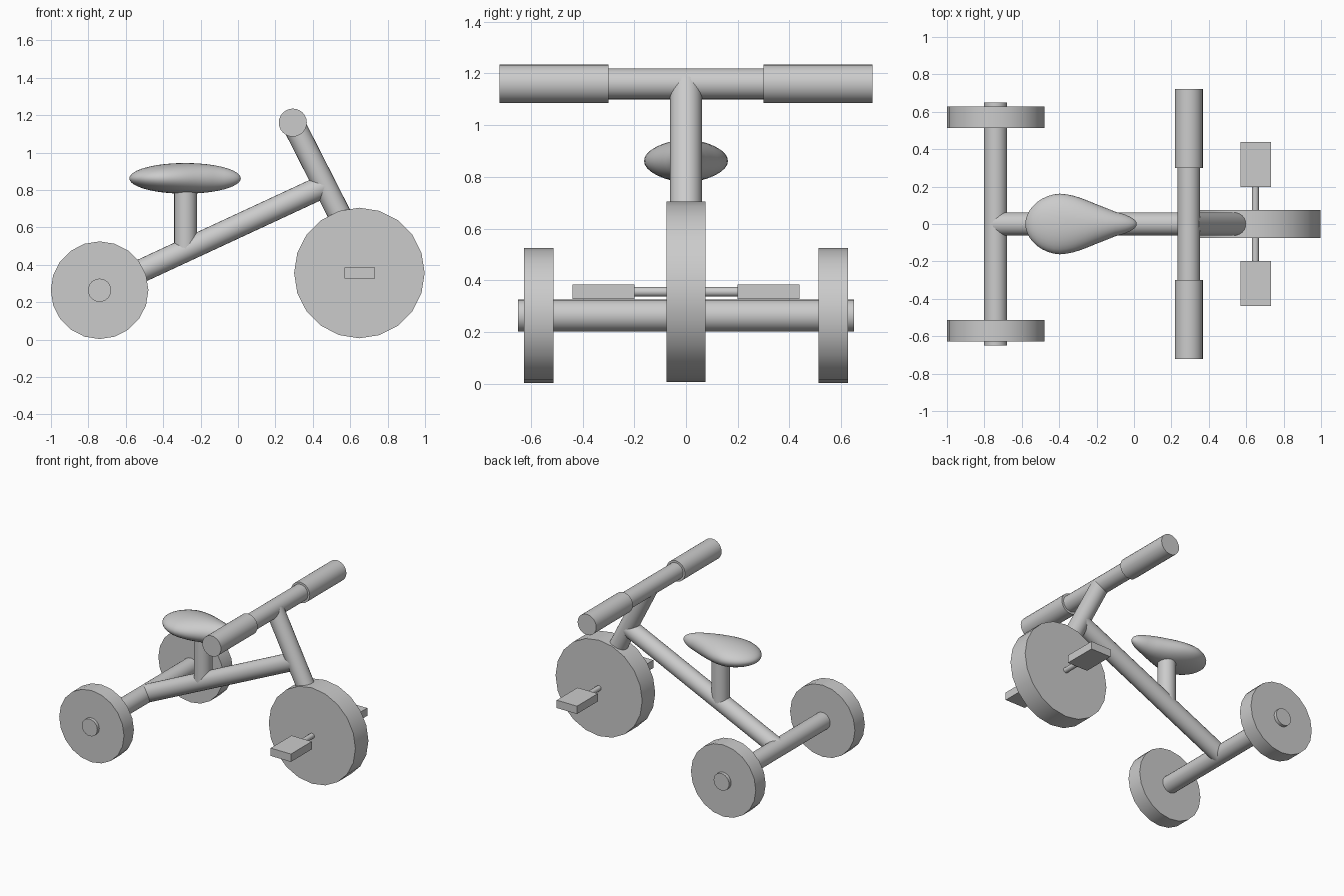
import bpy, math
from mathutils import Vector

if "Cube" in bpy.data.objects:
    bpy.data.objects.remove(bpy.data.objects["Cube"])


def smooth(ob, angle=40):
    bpy.ops.object.select_all(action='DESELECT')
    ob.select_set(True)
    bpy.context.view_layer.objects.active = ob
    bpy.ops.object.shade_smooth_by_angle(angle=math.radians(angle))


def rod(name, a, b, r, sides=24):
    """Capped cylinder running from point a to point b."""
    a, b = Vector(a), Vector(b)
    bpy.ops.mesh.primitive_cylinder_add(vertices=sides, radius=r, depth=(b - a).length,
                                        location=(a + b) / 2)
    ob = bpy.context.object
    ob.name = name
    ob.rotation_euler = (b - a).to_track_quat('Z', 'Y').to_euler()
    smooth(ob)
    return ob


REAR = (-0.74, 0.264)      # rear axle x, z
FRONT = (0.649, 0.356)     # front wheel centre x, z
BAR = (0.293, 1.16)        # handlebar x, z


def across(name, centre, y0, y1, r, sides=24):
    x, z = centre
    return rod(name, (x, y0, z), (x, y1, z), r, sides)


# Wheels and rear axle
across("front_wheel", FRONT, -0.075, 0.075, 0.349, 20)
across("rear_axle", REAR, -0.65, 0.65, 0.062)
for side, s in (("right", -1), ("left", 1)):
    across(f"rear_wheel_{side}", REAR, s * 0.513, s * 0.627, 0.261, 20)

    # Pedals on thin cranks
    across(f"pedal_shaft_{side}", FRONT, s * 0.07, s * 0.21, 0.019, 16)
    bpy.ops.mesh.primitive_cube_add(size=1, location=(0.652, s * 0.319, 0.356))
    pedal = bpy.context.object
    pedal.name = f"pedal_{side}"
    pedal.scale = (0.163, 0.24, 0.057)

    # Hand grips
    across(f"grip_{side}", BAR, s * 0.3, s * 0.721, 0.075)

# Handlebar, fork, main tube, seat post
across("handlebar", BAR, -0.31, 0.31, 0.06)
rod("fork", (BAR[0], 0, BAR[1]), (0.593, 0, 0.57), 0.062)
rod("main_tube", (REAR[0], 0, REAR[1]), (0.462, 0, 0.822), 0.062)
rod("seat_post", (-0.28, 0, 0.48), (-0.28, 0, 0.84), 0.061)

# Seat: ellipsoid narrowed toward the nose
WIDTH = [(-1, 0.19), (-0.73, 0.19), (-0.43, 0.18), (-0.12, 0.151), (0.28, 0.109),
         (0.61, 0.083), (1, 0.08)]


def width(u):
    for (u0, w0), (u1, w1) in zip(WIDTH, WIDTH[1:]):
        if u <= u1:
            return w0 + (w1 - w0) * (u - u0) / (u1 - u0)
    return WIDTH[-1][1]


bpy.ops.mesh.primitive_uv_sphere_add(segments=32, ring_count=24, radius=1,
                                     location=(-0.283, 0, 0.862))
seat = bpy.context.object
seat.name = "seat"
for v in seat.data.vertices:
    x, y, z = v.co
    v.co = (z * 0.298, y * width(z), -x * 0.082)
smooth(seat, 60)
